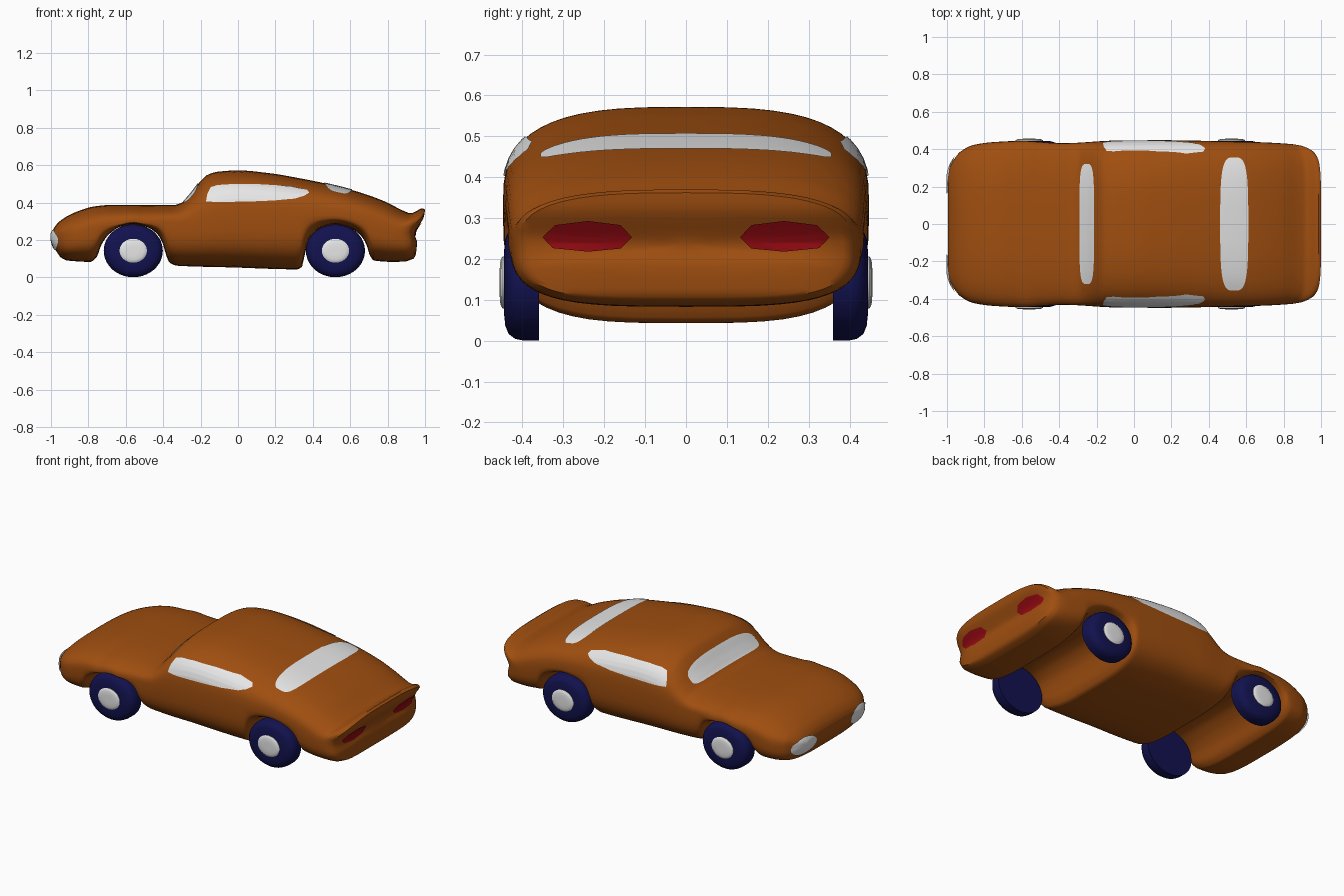
import bpy, bmesh, math
from mathutils import Vector
from mathutils.bvhtree import BVHTree

if "Cube" in bpy.data.objects:
    bpy.data.objects.remove(bpy.data.objects["Cube"])


def material(name, rgb):
    m = bpy.data.materials.new(name)
    m.diffuse_color = (*rgb, 1)
    m.use_nodes = True
    m.node_tree.nodes["Principled BSDF"].inputs["Base Color"].default_value = m.diffuse_color
    return m


PAINT = material("burnt_orange", (0.35, 0.077, 0.005))
WHITE = material("white", (0.8, 0.8, 0.8))
NAVY = material("navy", (0.006, 0.006, 0.08))
RED = material("red", (0.30, 0.003, 0.006))


def curve(*pts):
    """Smooth monotone interpolation through (x, value) points."""
    d = [(b[1] - a[1]) / (b[0] - a[0]) for a, b in zip(pts, pts[1:])]
    m = [d[0]] + [2 * a * b / (a + b) if a * b > 0 else 0 for a, b in zip(d, d[1:])] + [d[-1]]

    def f(x):
        x = min(max(x, pts[0][0]), pts[-1][0])
        i = 0
        while i < len(pts) - 2 and x > pts[i + 1][0]:
            i += 1
        h = pts[i + 1][0] - pts[i][0]
        t = (x - pts[i][0]) / h
        return ((2*t**3 - 3*t*t + 1) * pts[i][1] + (t**3 - 2*t*t + t) * h * m[i]
                + (3*t*t - 2*t**3) * pts[i + 1][1] + (t**3 - t*t) * h * m[i + 1])
    return f


def finish(bm, name, mat, angle=40, normals=True):
    if normals:
        bmesh.ops.recalc_face_normals(bm, faces=bm.faces)
    me = bpy.data.meshes.new(name)
    bm.to_mesh(me)
    ob = bpy.data.objects.new(name, me)
    bpy.context.collection.objects.link(ob)
    me.materials.append(mat)
    bpy.ops.object.select_all(action='DESELECT')
    ob.select_set(True)
    bpy.context.view_layer.objects.active = ob
    bpy.ops.object.shade_smooth_by_angle(angle=math.radians(angle))
    return ob


def skin(bm, rings, start=None, end=None):
    """Join rings of points with quads; close the ends with fans to a point."""
    vs = [[bm.verts.new(p) for p in r] for r in rings]
    n = len(vs[0])
    for a, b in zip(vs, vs[1:]):
        for i in range(n):
            bm.faces.new((a[i], a[(i + 1) % n], b[(i + 1) % n], b[i]))
    for ring, tip in ((vs[0], start), (vs[-1], end)):
        if tip is not None:
            c = bm.verts.new(tip)
            for i in range(n):
                bm.faces.new((ring[i], c, ring[(i + 1) % n]))


# Body outline: roof line, underside with wheel arches, half width, widest height
top = curve((-.995, .235), (-.985, .262), (-.95, .303), (-.87, .348), (-.765, .38), (-.685, .387),
            (-.52, .386), (-.35, .386), (-.30, .40), (-.255, .445), (-.2, .515), (-.16, .55),
            (-.1, .566), (0, .572), (.17, .557), (.33, .53), (.49, .497), (.65, .455),
            (.785, .406), (.89, .354), (.925, .343), (.96, .358), (.985, .37), (1, .362))
bottom = curve((-.995, .2), (-.985, .165), (-.965, .13), (-.945, .105), (-.91, .09), (-.79, .083),
               (-.755, .11), (-.73, .175), (-.69, .23), (-.63, .27), (-.56, .283), (-.49, .27),
               (-.43, .23), (-.40, .175), (-.385, .12), (-.365, .078), (-.32, .062), (-.02, .053),
               (.315, .043), (.345, .06), (.36, .14), (.39, .22), (.45, .268), (.52, .283),
               (.59, .268), (.65, .23), (.685, .18), (.705, .12), (.735, .09), (.87, .083),
               (.96, .085), (1, .1))
half_width = curve((-.995, .26), (-.985, .30), (-.96, .348), (-.93, .385), (-.86, .422), (-.75, .438),
                   (-.6, .444), (-.38, .432), (-.1, .446), (.15, .448), (.45, .443), (.9, .428),
                   (.97, .42), (1, .405))
belt = curve((-1, .217), (-.9, .23), (-.7, .28), (-.3, .30), (0, .33), (.5, .33), (.85, .26), (1, .24))
power = curve((-1, 2.7), (-.4, 2.7), (0, 3), (1, 2.9))
tail = curve((.08, .92), (.12, .95), (.19, .957), (.225, .945), (.33, .995), (.37, 1), (.6, 1))


def spow(v, p):
    return math.copysign(abs(v) ** p, v)


def place(x, y, z):
    """Bend the rear end to the sloped tail panel."""
    if x > .7:
        end = tail(z) - .045 * (abs(y) / .42) ** 8
        x = .7 + (x - .7) * (end - .7) / .3
    return (x, y, z)


def section(x, k=1.0, count=56):
    lo, hi, w = bottom(x), top(x), half_width(x)
    mid = max(belt(x), lo + .015)
    ring = []
    for i in range(count):
        a = 2 * math.pi * i / count
        c, s = math.cos(a), math.sin(a)
        n = power(x) if s > 0 else 3.5
        y = w * spow(c, 2 / n)
        z = mid + (hi - mid if s > 0 else mid - lo) * spow(s, 2 / n)
        ring.append(place(x, y * k, mid + (z - mid) * k))
    return ring


# Body shell
N = 190
xs = [-.995 + 1.995 * (i / N) ** 1.25 for i in range(N + 1)]
rings = [section(xs[0], k) for k in (.3, .6, .85)]
rings += [section(x) for x in xs]
rings += [section(1, k) for k in (.95, .88, .8, .7, .6, .45, .3, .15)]
bm = bmesh.new()
skin(bm, rings, (-.995, 0, belt(-.995)), place(1, 0, belt(1)))
bmesh.ops.recalc_face_normals(bm, faces=bm.faces)
bvh = BVHTree.FromBMesh(bm)
finish(bm, "body", PAINT, 45)


def patch(name, mat, outline, axis, sign, lift=.004):
    """Thin plate: a flat outline projected along an axis onto the body."""
    n = len(outline)
    cu, cv = sum(p[0] for p in outline) / n, sum(p[1] for p in outline) / n
    others = [i for i in range(3) if i != axis]

    def hit(u, v):
        o, d = Vector((0, 0, 0)), Vector((0, 0, 0))
        o[others[0]], o[others[1]], o[axis] = u, v, 3 * sign
        d[axis] = -sign
        p, nor, _, _ = bvh.ray_cast(o, d)
        return p + nor * lift if p else Vector((u, v, 0))
    bm = bmesh.new()
    loops = [[hit(cu + (u - cu) * k, cv + (v - cv) * k) for u, v in outline]
             for k in [1 - j / 12 for j in range(12)]]
    skin(bm, loops, end=hit(cu, cv))
    bmesh.ops.recalc_face_normals(bm, faces=bm.faces)
    if sum(f.normal[axis] * f.calc_area() for f in bm.faces) * sign < 0:
        bmesh.ops.reverse_faces(bm, faces=bm.faces)
    finish(bm, name, mat, 60, False)


def oval(cu, cv, ru, rv, n, count=64):
    return [(cu + ru * spow(math.cos(2 * math.pi * i / count), 2 / n),
             cv + rv * spow(math.sin(2 * math.pi * i / count), 2 / n)) for i in range(count)]


def refine(pts, steps=6):
    return [(a[0] + (b[0] - a[0]) * j / steps, a[1] + (b[1] - a[1]) * j / steps)
            for a, b in zip(pts, pts[1:] + pts[:1]) for j in range(steps)]


# Windscreen and rear window
patch("windscreen", WHITE, oval(-.25, 0, .04, .32, 4), 2, 1)
patch("rear_window", WHITE, oval(.535, 0, .075, .355, 3.6), 2, 1)

side_glass = refine([(-.17, .405), (-.163, .445), (-.145, .48), (-.11, .491), (-.02, .497), (.12, .495),
                     (.28, .485), (.37, .465), (.38, .45), (.355, .435), (.305, .42), (.2, .411),
                     (.086, .406), (-.1, .402)], 4)
lamp = refine([(.132, .255), (.16, .285), (.24, .295), (.32, .285), (.35, .255),
               (.325, .226), (.24, .218), (.16, .226)], 4)

for side, s in (("near", -1), ("far", 1)):
    # Side window, headlight and tail light
    patch(f"{side}_side_window", WHITE, side_glass, 1, s)
    patch(f"{side}_headlight", WHITE, oval(.26 * s, .2, .098, .05, 2), 0, -1, .008)
    patch(f"{side}_tail_light", RED, [(y * s, z) for y, z in lamp], 0, 1)
    # Wheels: tyre and hub cap turned from a profile of (y, radius factor)
    for end, cx in (("front", -.56), ("rear", .521)):
        for part, mat, rx, rz, prof in (
                ("tyre", NAVY, .158, .1415,
                 ((.36, 1), (.40, 1), (.418, .975), (.434, .89), (.442, .75), (.445, .55))),
                ("hub_cap", WHITE, .073, .064,
                 ((.44, .98), (.448, 1), (.452, .92), (.455, .75), (.456, .4)))):
            rings = [[(cx + rx * k * math.cos(2 * math.pi * i / 40), s * y,
                       .1425 + rz * k * math.sin(2 * math.pi * i / 40)) for i in range(40)]
                     for y, k in prof]
            bm = bmesh.new()
            skin(bm, rings, (cx, s * prof[0][0], .1425), (cx, s * prof[-1][0], .1425))
            finish(bm, f"{side}_{end}_{part}", mat)
